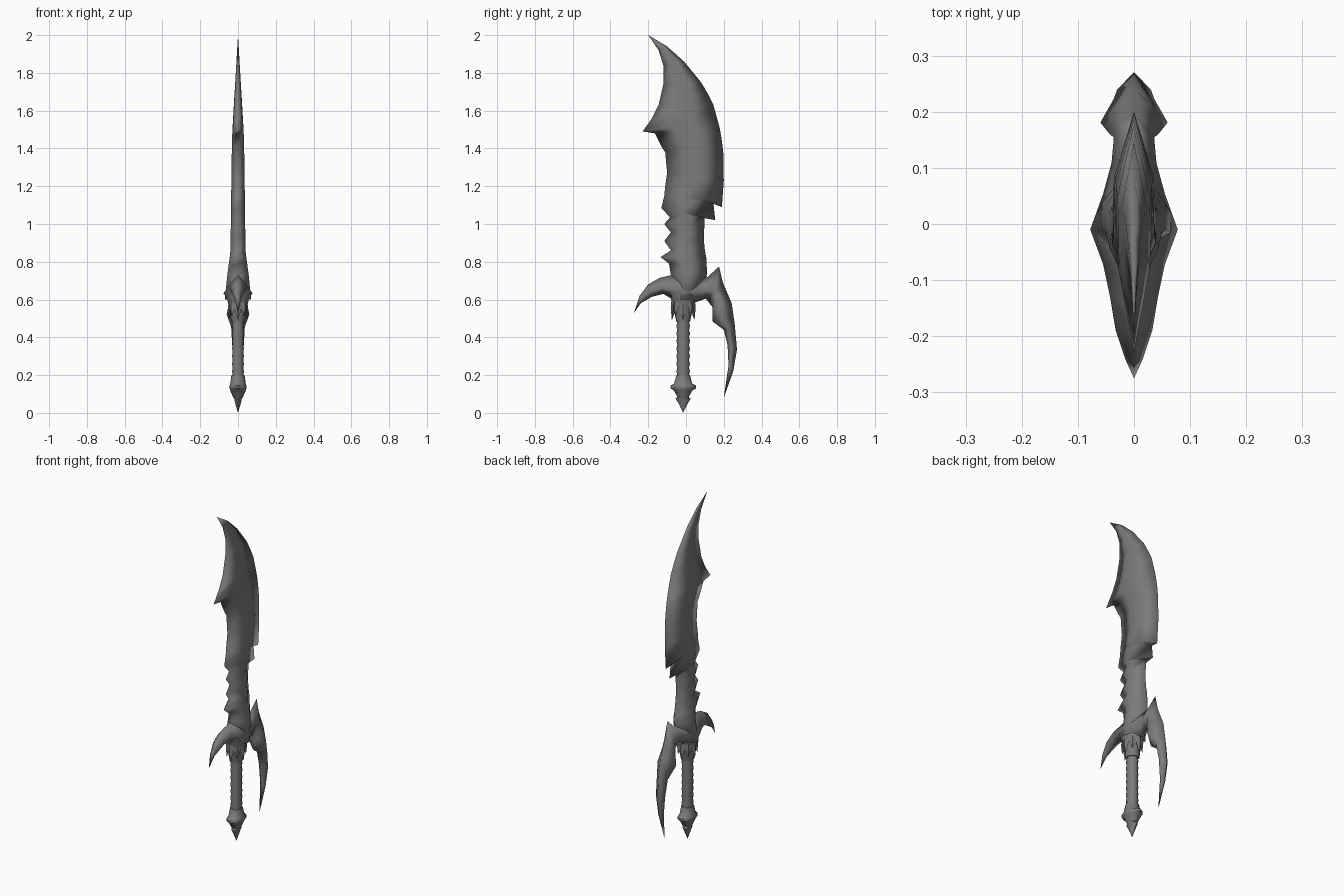
import bpy, bmesh, math
from mathutils import Vector

cube = bpy.data.objects.get("Cube")
if cube:
    bpy.data.objects.remove(cube, do_unlink=True)

steel = bpy.data.materials.new("dark grey steel")
steel.use_nodes = True
GREY = (0.2, 0.2, 0.2, 1)
steel.diffuse_color = GREY
steel.node_tree.nodes["Principled BSDF"].inputs["Base Color"].default_value = GREY


def skin(name, rings, angle=50):
    """Join a run of equal rings into one closed shape."""
    bm = bmesh.new()
    rows = [[bm.verts.new(p) for p in ring] for ring in rings]
    n = len(rows[0])
    for low, high in zip(rows, rows[1:]):
        for i in range(n):
            j = (i + 1) % n
            bm.faces.new((low[i], low[j], high[j], high[i]))
    bm.faces.new(rows[0])
    bm.faces.new(rows[-1])
    bmesh.ops.remove_doubles(bm, verts=bm.verts, dist=0.0005)
    bmesh.ops.recalc_face_normals(bm, faces=bm.faces)
    mesh = bpy.data.meshes.new(name)
    bm.to_mesh(mesh)
    bm.free()
    mesh.materials.append(steel)
    obj = bpy.data.objects.new(name, mesh)
    bpy.context.collection.objects.link(obj)
    bpy.ops.object.select_all(action='DESELECT')
    obj.select_set(True)
    bpy.context.view_layer.objects.active = obj
    bpy.ops.object.shade_smooth_by_angle(angle=math.radians(angle))


def edge_ring(ay, az, by, bz, half, ridges):
    """Sharp-edged section from edge a to edge b, thick at the ridges."""
    a, b = Vector((0, ay, az)), Vector((0, by, bz))
    side = [a.lerp(b, r) for r in ridges]
    thick = Vector((half, 0, 0))
    return [a] + [p + thick for p in side] + [b] + [p - thick for p in reversed(side)]


def turned_ring(z, rx, ry, cy=-0.015, sides=8):
    return [(rx * math.cos(k * math.tau / sides), cy + ry * math.sin(k * math.tau / sides), z)
            for k in range(sides)]


def ramp(z, stops):
    for (z0, v0), (z1, v1) in zip(stops, stops[1:]):
        if z <= z1:
            return v0 + (v1 - v0) * max(0, z - z0) / (z1 - z0)
    return stops[-1][1]


# Blade: front edge (y, z) and back edge (y, z) of each section
blade = [
    (-.07, .6, .06, .6), (-.08, .73, .11, .73), (-.09, .79, .11, .77),
    (-.135, .825, .108, .82), (-.08, .86, .1, .86), (-.115, .91, .096, .9),
    (-.08, .955, .095, .94), (-.115, 1, .097, .985), (-.085, 1.035, .1, 1.05),
    (-.13, 1.085, .155, 1.02), (-.115, 1.15, .145, 1.11), (-.11, 1.2, .19, 1.09),
    (-.1, 1.27, .2, 1.23), (-.11, 1.38, .198, 1.37), (-.13, 1.41, .19, 1.44),
    (-.165, 1.48, .18, 1.5), (-.23, 1.49, .17, 1.54), (-.18, 1.56, .145, 1.63),
    (-.145, 1.63, .115, 1.69), (-.12, 1.74, .08, 1.75), (-.12, 1.84, -.01, 1.86),
    (-.145, 1.92, -.1, 1.94), (-.2, 2, -.2, 2)]
THICKNESS = [(.6, .07), (.72, .058), (.85, .04), (1.45, .032), (2, 0)]
skin("blade", [edge_ring(*s, ramp((s[1] + s[3]) / 2, THICKNESS), (.38, .62)) for s in blade], 180)

# Guard: one sweep from the front hook through the centre to the long back hook
guard = [
    (-.275, .53, -.275, .53, 0), (-.24, .58, -.245, .62, .015), (-.18, .615, -.2, .68, .033),
    (-.12, .63, -.14, .715, .043), (-.07, .6, -.075, .73, .055), (-.01, .56, -.01, .74, .078),
    (.05, .585, .06, .73, .055), (.105, .605, .115, .72, .04), (.14, .56, .175, .775, .036),
    (.14, .53, .195, .69, .045), (.14, .485, .242, .58, .06), (.2, .44, .258, .47, .036),
    (.22, .36, .27, .335, .03), (.225, .25, .25, .22, .018), (.2, .08, .2, .08, 0)]
skin("guard", [edge_ring(*s, (.4,)) for s in guard], 180)

# Collar under the guard, with pointed petals hanging over the grip
skin("collar", [turned_ring(*r) for r in ((.48, .035, .036), (.55, .046, .05), (.64, .066, .075))])
for k in range(8):
    a = k * math.tau / 8
    out = Vector((math.cos(a) * .8, math.sin(a), 0))
    across = Vector((-out.y, out.x, 0)).normalized() * .02
    base = Vector((0, -.015, .6)) + out * .05
    tip = Vector((0, -.015, .51 - .02 * (k % 2 == 0))) + out * .06
    mid = base.lerp(tip, .4)
    skin("collar_petal", [
        [p + across, p + out * .012, p - across, p - out * .02] for p in (base, mid)
    ] + [[tip] * 4])

# Grip with shallow wrapped ridges
grip = [(.18, .034, .038)]
for k in range(8):
    z = .2 + k * .04
    grip += [(z, .029, .031), (z + .02, .031, .036)]
skin("grip", [turned_ring(*r) for r in grip + [(.53, .042, .038)]], 60)

# Pommel with a flared rim and a spike below
pommel = [(0, 0, 0), (.05, .015, .024), (.075, .02, .04), (.085, .027, .03),
          (.12, .042, .05), (.13, .045, .068), (.145, .045, .068), (.155, .041, .048), (.2, .035, .036)]
skin("pommel", [turned_ring(*r) for r in pommel])
